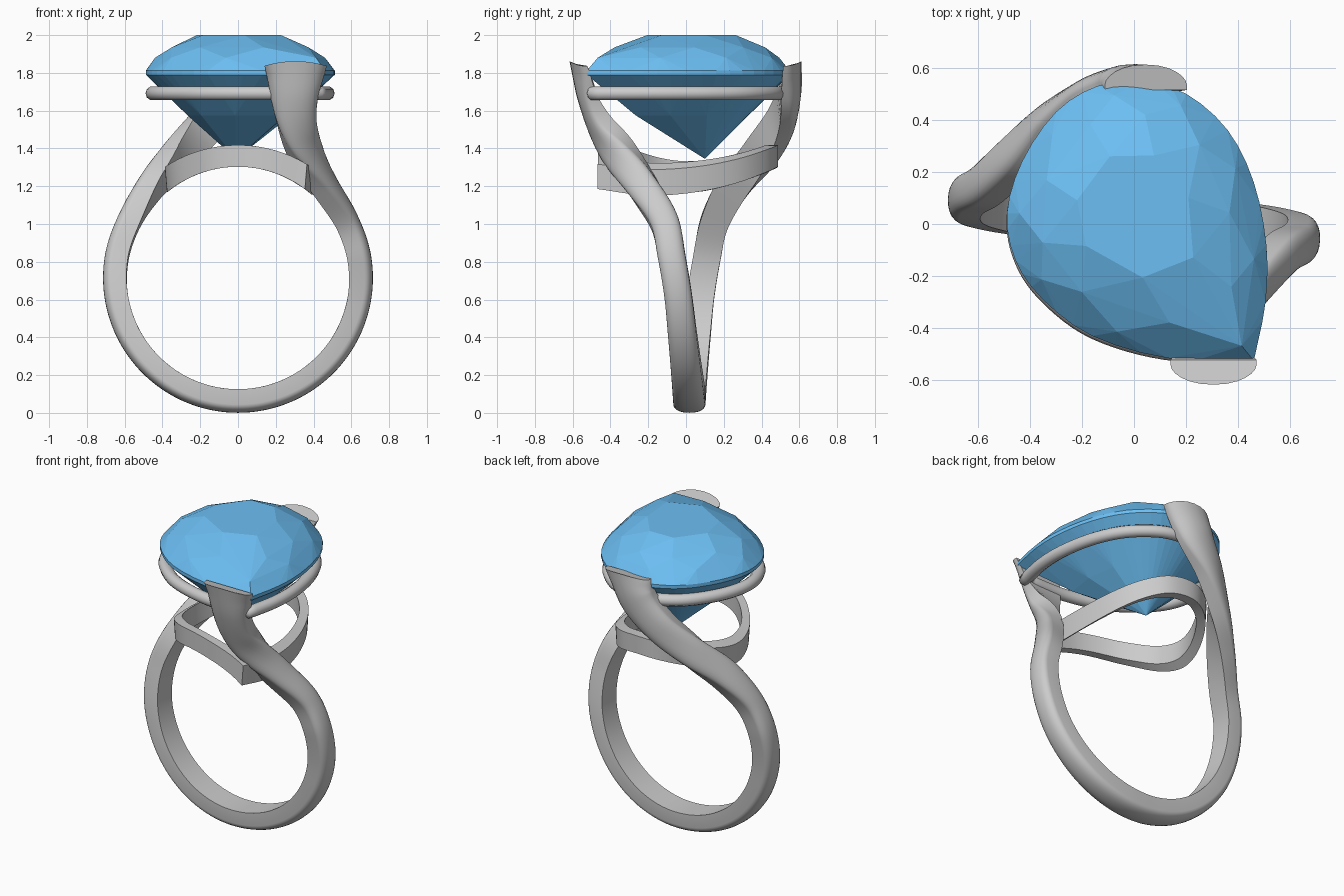
import bpy, bmesh, math
from mathutils import Vector

if "Cube" in bpy.data.objects:
    bpy.data.objects.remove(bpy.data.objects["Cube"])


def spline(rows, steps, closed=False):
    """Catmull-Rom through tuples of any length."""
    pts = [Vector(r) for r in rows]
    out = []
    for i in range(len(pts) - 1):
        b, c = pts[i], pts[i + 1]
        a = pts[i - 1] if i > 0 else b * 2 - c
        d = pts[i + 2] if i + 2 < len(pts) else c * 2 - b
        for k in range(steps):
            t = k / steps
            out.append(0.5 * (2 * b + (c - a) * t + (2 * a - 5 * b + 4 * c - d) * t * t
                              + (3 * b - a - 3 * c + d) * t ** 3))
    return out if closed else out + [pts[-1]]


def finish(bm, name, smooth=True, angle=35):
    bmesh.ops.recalc_face_normals(bm, faces=bm.faces[:])
    me = bpy.data.meshes.new(name)
    bm.to_mesh(me)
    bm.free()
    ob = bpy.data.objects.new(name, me)
    bpy.context.collection.objects.link(ob)
    if smooth:
        bpy.ops.object.select_all(action='DESELECT')
        ob.select_set(True)
        bpy.context.view_layer.objects.active = ob
        bpy.ops.object.shade_smooth_by_angle(angle=math.radians(angle))
    return ob


def loft(rings, name, closed=False):
    bm = bmesh.new()
    vs = [[bm.verts.new(p) for p in r] for r in rings]
    n = len(vs[0])
    for i in range(len(vs) if closed else len(vs) - 1):
        a, b = vs[i], vs[(i + 1) % len(vs)]
        for j in range(n):
            bm.faces.new((a[j], a[(j + 1) % n], b[(j + 1) % n], b[j]))
    if not closed:
        bm.faces.new(vs[0])
        bm.faces.new(vs[-1])
    return finish(bm, name)


# Band: one strip from the front prong, under the finger, to the back prong
front = [  # x, y, z, outward x y z, width, thickness
    (0.305, -0.578, 1.862, 0, -1, 0, .33, .08),
    (0.300, -0.525, 1.66, 0, -1, -.1, .25, .095),
    (0.325, -0.455, 1.50, .2, -1, .0, .195, .11),
    (0.380, -0.355, 1.36, .5, -.8, .3, .175, .12),
    (0.465, -0.240, 1.21, .8, -.4, .5, .165, .12)]
back = [
    (-0.465, 0.260, 1.21, -.8, .4, .5, .175, .12),
    (-0.325, 0.400, 1.37, -.5, .75, .35, .18, .12),
    (-0.170, 0.510, 1.53, -.25, .95, .1, .195, .11),
    (-0.030, 0.562, 1.69, 0, 1, 0, .25, .095),
    (0.045, 0.572, 1.862, 0, 1, 0, .34, .08)]
lower = []
for k in range(14):
    a = math.radians(28 - 236 * k / 13)
    c, s = math.cos(a), math.sin(a)
    up = max(s, 0)
    slide = ((1 + s) * .07 + .07 * up) * (1 if c > 0 else -1)
    lower.append((.652 * c, .018 - slide, .715 + .652 * s, c, -.25 * up * c, s,
                  .145 + .025 * s * s, .125))
rows = spline(front + lower + back, 8)


def section(width):
    """Flat inside, domed outside; wide prongs get thinner edges."""
    wide = min(max((width - .18) / .12, 0), 1)
    side = .15 - .4 * wide
    pts = [(-.5, -.5), (.5, -.5)]
    for k in range(13):
        a = math.pi * k / 12
        c, s = math.cos(a), math.sin(a)
        pts.append((.5 * math.copysign(abs(c) ** .85, c), side + (.5 - side) * s))
    return wide, pts


rings = []
for i, r in enumerate(rows):
    p, n = Vector(r[0:3]), Vector(r[3:6])
    t = Vector(rows[min(i + 1, len(rows) - 1)][0:3]) - Vector(rows[max(i - 1, 0)][0:3])
    t.normalize()
    n = (n - t * n.dot(t)).normalized()
    side = t.cross(n)
    ring = []
    wide, pts = section(r[6])
    end = max(0, (r[2] - 1.7) / .162)
    for u, v in pts:
        q = p + side * u * r[6] + n * (v * r[7] - .07 * wide * u * u)
        # flat, slightly arched prong tips
        q.z += end * (p.z - .1 * u * u - q.z)
        ring.append(q)
    rings.append(ring)
loft(rings, "band_with_prongs")

# Pear outline shared by stone, wire and gallery
tip = (0.46, -0.525)
outline = spline([tip, (0.505, -0.3), (0.508, -0.08), (0.46, 0.16), (0.36, 0.36), (0.2, 0.5),
                  (0.03, 0.545), (-0.14, 0.53), (-0.3, 0.43), (-0.43, 0.24), (-0.488, 0.04),
                  (-0.455, -0.14), (-0.35, -0.29), (-0.16, -0.43), (0.13, -0.515), tip],
                 6, closed=True)

# Stone: convex hull of faceted pear rings
bm = bmesh.new()
cx, cy = -0.005, 0.05


def pear_ring(scale, z, step, start=0):
    for p in outline[start::step]:
        bm.verts.new((cx + (p.x - cx) * scale, cy + (p.y - cy) * scale, z))


pear_ring(1, 1.79, 2)
pear_ring(1, 1.812, 2)
pear_ring(.9, 1.88, 10)
pear_ring(.75, 1.935, 10, 5)
pear_ring(.46, 2.0, 13, 5)
pear_ring(.55, 1.575, 9)
bm.verts.new((-0.01, 0.1, 1.345))
bmesh.ops.convex_hull(bm, input=bm.verts[:])
bmesh.ops.delete(bm, geom=[v for v in bm.verts if not v.link_faces], context='VERTS')
stone = finish(bm, "pear_stone", smooth=False)
mat = bpy.data.materials.new("blue_gem")
mat.diffuse_color = (0.15, 0.52, 0.9, 1)
mat.use_nodes = True
mat.node_tree.nodes["Principled BSDF"].inputs["Base Color"].default_value = mat.diffuse_color
stone.data.materials.append(mat)

# Round wire seat under the girdle
cu = bpy.data.curves.new("wire_seat", 'CURVE')
cu.dimensions = '3D'
cu.bevel_depth = 0.038
cu.bevel_resolution = 3
sp = cu.splines.new('POLY')
sp.points.add(len(outline) - 1)
for q, p in zip(sp.points, outline):
    q.co = (p.x * .925, p.y * .92 - .01, 1.692, 1)
sp.use_cyclic_u = True
bpy.context.collection.objects.link(bpy.data.objects.new("wire_seat", cu))

# Gallery: pear-shaped ribbon draped over the finger cylinder
rings = []
for p in outline:
    ring = []
    for s, radius in ((1, .59), (1, .705), (.87, .705), (.87, .59)):
        x, y = p.x * .77 * s, p.y * .89 * s
        if radius > .6:
            x *= 1.03
        ring.append((x, y, .713 + math.sqrt(radius ** 2 - x * x)))
    rings.append(ring)
loft(rings, "gallery_ribbon", closed=True)
